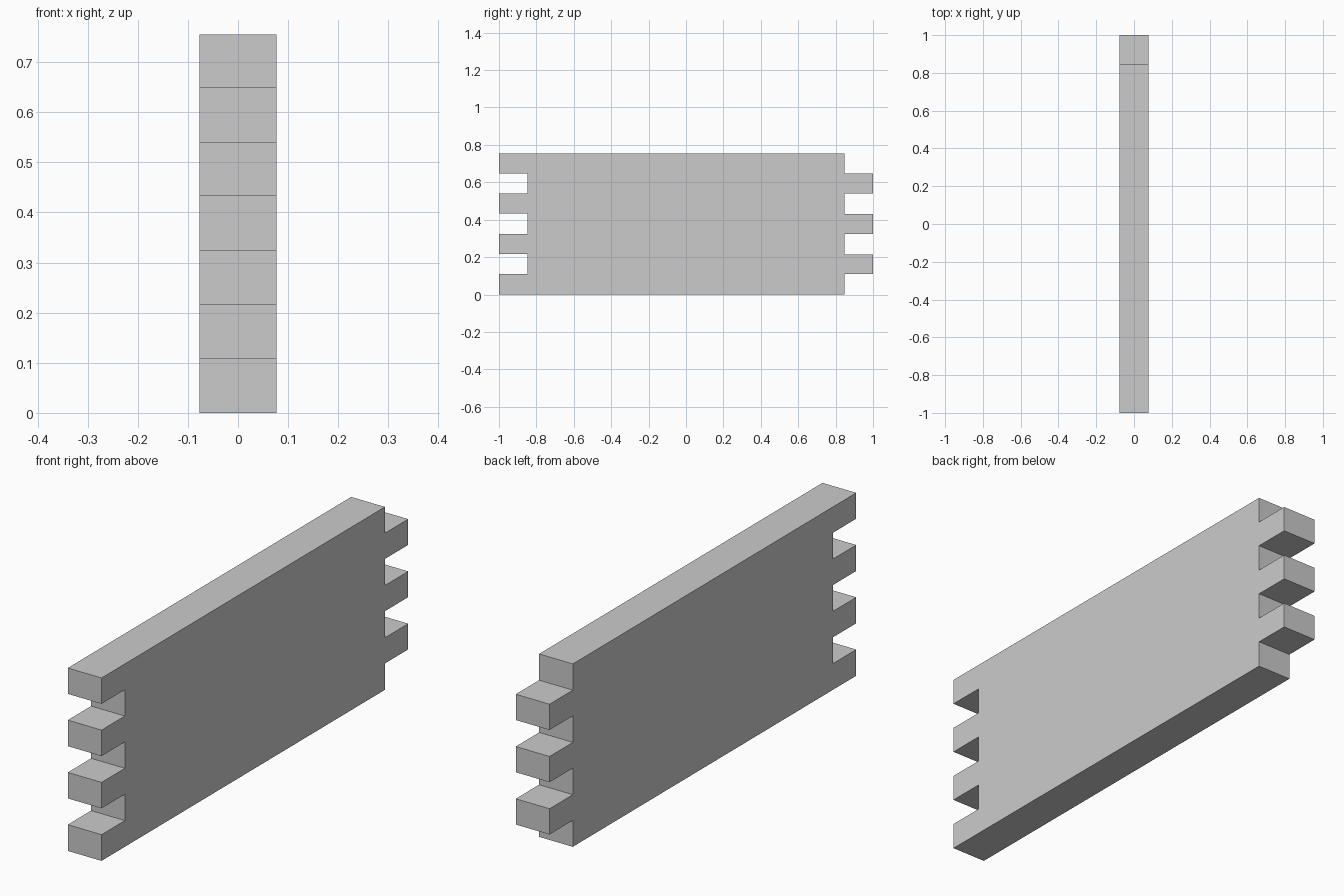
import bpy, bmesh

if "Cube" in bpy.data.objects:
    bpy.data.objects.remove(bpy.data.objects["Cube"])

HALF_T = 0.077      # half thickness
END, ROOT = 1.0, 0.848   # finger tip and finger root along y
TOP = 0.755
PITCH = TOP / 7
GAP = 0.001         # joint clearance

# Outline in the y-z plane, starting with the sockets on the front end (top to bottom)
outline = [(-END, TOP)]
for i in (5, 3, 1):
    hi, lo = (i + 1) * PITCH + GAP, i * PITCH + GAP / 2
    outline += [(-END, hi), (-ROOT, hi), (-ROOT, lo), (-END, lo)]
outline.append((-END, 0))

# Fingers on the back end (bottom to top)
outline.append((ROOT, 0))
for i in (1, 3, 5):
    lo, hi = i * PITCH + GAP, (i + 1) * PITCH - GAP / 2
    outline += [(ROOT, lo), (END, lo), (END, hi), (ROOT, hi)]
outline.append((ROOT, TOP))

# Extrude the outline through the board thickness
bm = bmesh.new()
face = bm.faces.new([bm.verts.new((-HALF_T, y, z)) for y, z in outline])
res = bmesh.ops.extrude_face_region(bm, geom=[face])
moved = [g for g in res["geom"] if isinstance(g, bmesh.types.BMVert)]
bmesh.ops.translate(bm, verts=moved, vec=(2 * HALF_T, 0, 0))
if not all(e.is_manifold for e in bm.edges):
    bm.faces.new([v for v in bm.verts if v not in moved])
bmesh.ops.recalc_face_normals(bm, faces=bm.faces)

mesh = bpy.data.meshes.new("finger_joint_board")
bm.to_mesh(mesh)
bm.free()
bpy.context.collection.objects.link(bpy.data.objects.new("finger_joint_board", mesh))
